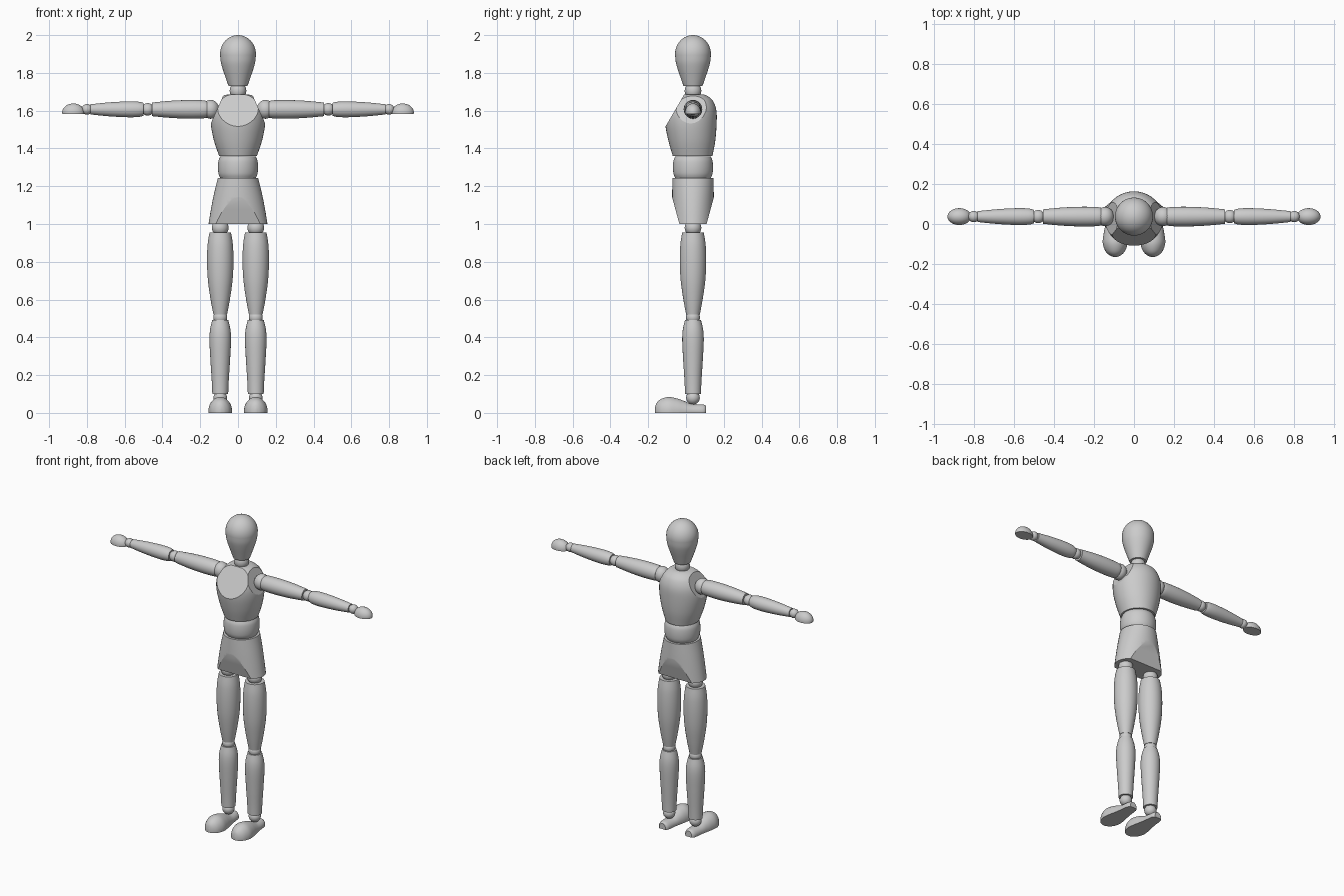
import bpy, bmesh, math
from mathutils import Matrix, Vector

if "Cube" in bpy.data.objects:
    bpy.data.objects.remove(bpy.data.objects["Cube"])

YC = 0.037      # depth of the body axis
LEG = 0.094     # sideways offset of each leg
ARM = 1.607     # height of the arm axis


def smooth(st, n=5):
    """Catmull-Rom through a list of station tuples."""
    out = []
    for i in range(len(st) - 1):
        p0, p1, p2, p3 = st[max(i - 1, 0)], st[i], st[i + 1], st[min(i + 2, len(st) - 1)]
        for k in range(n):
            t = k / n
            out.append(tuple(
                0.5 * (2 * b + (c - a) * t + (2 * a - 5 * b + 4 * c - d) * t * t
                       + (3 * b - a - 3 * c + d) * t ** 3)
                for a, b, c, d in zip(p0, p1, p2, p3)))
    return out + [st[-1]]


def finish(name, bm, cuts=(), mirror=False):
    """Slice with (point, outward normal) planes, cap, and make an object."""
    for co, no in cuts:
        res = bmesh.ops.bisect_plane(bm, geom=bm.verts[:] + bm.edges[:] + bm.faces[:], dist=1e-6,
                                     plane_co=Vector(co), plane_no=Vector(no), clear_outer=True)
        edges = [e for e in bm.edges if e.is_boundary]
        bmesh.ops.holes_fill(bm, edges=edges, sides=0)
    bmesh.ops.recalc_face_normals(bm, faces=bm.faces[:])
    me = bpy.data.meshes.new(name)
    bm.to_mesh(me)
    bm.free()
    ob = bpy.data.objects.new(name, me)
    bpy.context.collection.objects.link(ob)
    bpy.ops.object.select_all(action='DESELECT')
    ob.select_set(True)
    bpy.context.view_layer.objects.active = ob
    bpy.ops.object.shade_smooth_by_angle(angle=math.radians(28))
    if mirror:
        ob.modifiers.new("Mirror", 'MIRROR').use_axis[0] = True
    return ob


def loft(name, stations, matrix=Matrix(), cuts=(), mirror=False, seg=40):
    """Skin ellipses (t, centre_y, rx, ry) stacked along local z."""
    bm = bmesh.new()
    rings = []
    for t, cy, rx, ry in stations:
        rings.append([bm.verts.new((rx * math.cos(a), cy + ry * math.sin(a), t))
                      for a in (2 * math.pi * i / seg for i in range(seg))])
    for a, b in zip(rings, rings[1:]):
        for i in range(seg):
            j = (i + 1) % seg
            bm.faces.new((a[i], a[j], b[j], b[i]))
    bm.faces.new(rings[0])
    bm.faces.new(rings[-1])
    bmesh.ops.transform(bm, matrix=matrix, verts=bm.verts[:])
    return finish(name, bm, cuts, mirror)


def turned(name, profile, matrix, mirror=False):
    """Round part from (t, radius) pairs."""
    return loft(name, [(t, 0, r, r) for t, r in profile], matrix, mirror=mirror)


def ball(name, centre, radii, cuts=(), mirror=False):
    bm = bmesh.new()
    m = Matrix.Translation(centre) @ Matrix.Diagonal((*radii, 1))
    bmesh.ops.create_uvsphere(bm, u_segments=32, v_segments=20, radius=1, matrix=m)
    return finish(name, bm, cuts, mirror)


body = Matrix.Translation((0, YC, 0))
leg = Matrix.Translation((LEG, YC, 0))
arm = Matrix.Translation((0, YC, ARM)) @ Matrix.Rotation(math.pi / 2, 4, 'Y')

# Head and neck
jaw = smooth([(1.73, .05), (1.77, .064), (1.82, .081), (1.86, .0915), (1.9, .095)])
crown = [(1.9 + .1 * math.sin(a), .095 * math.cos(a))
         for a in (math.radians(d) for d in (8, 16, 24, 32, 40, 48, 56, 64, 72, 80, 86, 89.5))]
turned("head", jaw + crown, body)
ball("neck", (0, YC, 1.705), (.044, .044, .048))

# Chest, sliced flat at the front and at each shoulder
chest = smooth([(1.36, .035, .10, .105), (1.44, .031, .127, .124), (1.53, .026, .144, .136),
                (1.60, .027, .141, .134), (1.65, .034, .115, .110), (1.675, .036, .085, .082),
                (1.685, .037, .06, .06)])
cuts = [((0, -.108, 1.517), (0, -.163, .095))]
cuts += [((s * .105, 0, 1.62), (s * .09, 0, .04)) for s in (-1, 1)]
loft("chest", chest, cuts=cuts)

# Waist barrel
turned("waist", smooth([(1.243, .094), (1.265, .103), (1.30, .106), (1.335, .103), (1.357, .094)]), body)

# Pelvis, flared sideways and sliced front and back
loft("pelvis", smooth([(1.0, YC, .156, .110), (1.08, YC, .143, .110),
                       (1.16, YC, .127, .110), (1.243, YC, .107, .109)]),
     cuts=[((0, YC + s * .11, 1.14), (0, s * .14, -.038)) for s in (-1, 1)])

# Legs
ball("hip_joints", (LEG, YC, .98), (.044, .044, .044), mirror=True)
turned("thighs", smooth([(.52, .036), (.60, .051), (.70, .065), (.80, .070),
                         (.89, .067), (.955, .057)]), leg, True)
ball("knee_joints", (LEG, YC, .505), (.037, .037, .037), mirror=True)
turned("shins", smooth([(.10, .042), (.17, .045), (.28, .052), (.38, .057),
                        (.44, .054), (.492, .042)]), leg, True)
ball("ankle_joints", (LEG, YC, .08), (.036, .036, .036), mirror=True)

# Feet: domed loft running from heel to toe, cut flat on the ground
foot = Matrix.Translation((LEG, 0, 0)) @ Matrix.Rotation(math.pi / 2, 4, 'X')
sole = smooth([(-.107, .01, .022, .027), (-.09, .01, .035, .034), (-.03, .01, .043, .038),
               (.01, .01, .050, .053), (.05, .01, .058, .067), (.095, .01, .062, .074),
               (.135, .01, .049, .062), (.157, .01, .027, .040), (.165, .01, .006, .012)])
loft("feet", sole, foot, [((0, 0, 0), (0, 0, -1))], True)

# Arms
ball("shoulder_joints", (.145, YC, ARM), (.045, .048, .05), mirror=True)
turned("upper_arms", smooth([(.165, .044), (.19, .048), (.27, .049), (.36, .045), (.455, .036)]), arm, True)
ball("elbow_joints", (.478, YC, ARM), (.033, .033, .033), mirror=True)
turned("forearms", smooth([(.50, .034), (.525, .040), (.58, .042), (.68, .037), (.78, .027)]), arm, True)
ball("wrist_joints", (.80, YC, ARM), (.028, .028, .028), mirror=True)

# Hands: flat-bottomed domes
ball("hands", (.872, YC, 1.59), (.059, .042, .048), [((0, 0, 1.583), (0, 0, -1))], True)
